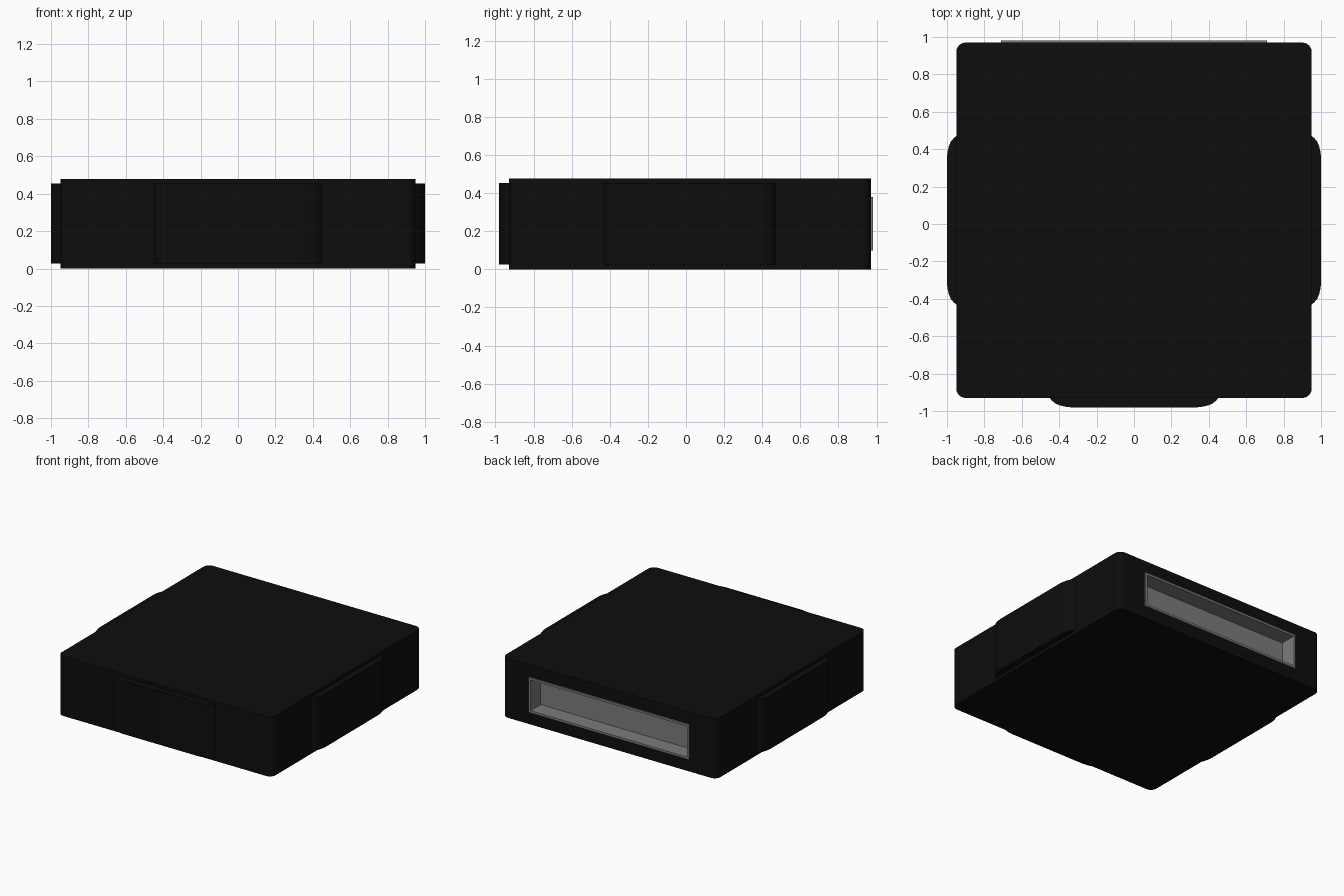
import bpy, bmesh, math
from mathutils import Vector

if "Cube" in bpy.data.objects:
    bpy.data.objects.remove(bpy.data.objects["Cube"])


def material(name, v):
    m = bpy.data.materials.new(name)
    m.diffuse_color = (v, v, v, 1)
    m.use_nodes = True
    m.node_tree.nodes["Principled BSDF"].inputs["Base Color"].default_value = m.diffuse_color
    return m


black = material("black_plastic", 0.004)
grey = material("grey_metal", 0.2)


def to_object(name, bm, mat=None):
    bmesh.ops.recalc_face_normals(bm, faces=bm.faces)
    me = bpy.data.meshes.new(name)
    bm.to_mesh(me)
    bm.free()
    ob = bpy.data.objects.new(name, me)
    bpy.context.collection.objects.link(ob)
    if mat:
        me.materials.append(mat)
    return ob


def prism(name, outline, z0, z1, mat):
    """Extrude a plan outline from z0 to z1."""
    bm = bmesh.new()
    face = bm.faces.new([bm.verts.new((x, y, z0)) for x, y in outline])
    top = bmesh.ops.extrude_face_region(bm, geom=[face])["geom"]
    verts = [g for g in top if isinstance(g, bmesh.types.BMVert)]
    bmesh.ops.translate(bm, verts=verts, vec=(0, 0, z1 - z0))
    return to_object(name, bm, mat)


def box(x, y0, y1, z0, z1):
    bm = bmesh.new()
    bmesh.ops.create_cube(bm, size=1)
    for v in bm.verts:
        v.co = Vector((2 * x * v.co.x,
                       y0 + (v.co.y + 0.5) * (y1 - y0),
                       z0 + (v.co.z + 0.5) * (z1 - z0)))
    return bm


def smooth(ob):
    bpy.ops.object.select_all(action='DESELECT')
    ob.select_set(True)
    bpy.context.view_layer.objects.active = ob
    bpy.ops.object.shade_smooth_by_angle(angle=math.radians(30))


# Main block with rounded vertical corners
CY, HX, HY, R, N = 0.02, 0.95, 0.95, 0.05, 6
outline = []
for q, (sx, sy) in enumerate([(1, 1), (-1, 1), (-1, -1), (1, -1)]):
    for i in range(N + 1):
        a = math.radians(90 * (q + i / N))
        outline.append((sx * (HX - R) + R * math.cos(a),
                        CY + sy * (HY - R) + R * math.sin(a)))
body = prism("body", outline, 0, 0.478, black)

# Pocket in the back for the socket
cutter = to_object("socket_cutter", box(0.70, 0.845, 1.1, 0.11, 0.37))
cut = body.modifiers.new("socket_pocket", 'BOOLEAN')
cut.object = cutter
cut.operation = 'DIFFERENCE'
cut.solver = 'EXACT'
bpy.context.view_layer.objects.active = body
bpy.ops.object.modifier_apply(modifier=cut.name)
bpy.data.objects.remove(cutter)
smooth(body)

# Raised pads on the front, left and right: (along, outward) half profile
half = [(0.45, -0.03), (0.45, 0.0), (0.44, 0.013), (0.42, 0.03),
        (0.395, 0.04), (0.365, 0.047), (0.34, 0.05)]
profile = half + [(-a, o) for a, o in reversed(half)]
for name, deg in (("right_pad", 0), ("left_pad", 180), ("front_pad", -90)):
    c, s = math.cos(math.radians(deg)), math.sin(math.radians(deg))
    pts = [((HX + o) * c - a * s, CY + (HX + o) * s + a * c)
           for a, o in profile]
    smooth(prism(name, pts, 0.026, 0.454, black))

# Grey open tray forming the socket
bm = box(0.712, 0.835, 0.98, 0.098, 0.38)
bm.normal_update()
mouth = max(bm.faces, key=lambda f: f.calc_center_median().y)
bmesh.ops.inset_region(bm, faces=[mouth], thickness=0.025)
floor = bmesh.ops.extrude_face_region(bm, geom=[mouth])["geom"]
bmesh.ops.translate(bm, verts=[g for g in floor if isinstance(g, bmesh.types.BMVert)],
                    vec=(0, -0.13, 0))
if mouth.is_valid:
    bmesh.ops.delete(bm, geom=[mouth], context='FACES_ONLY')
to_object("socket", bm, grey)
